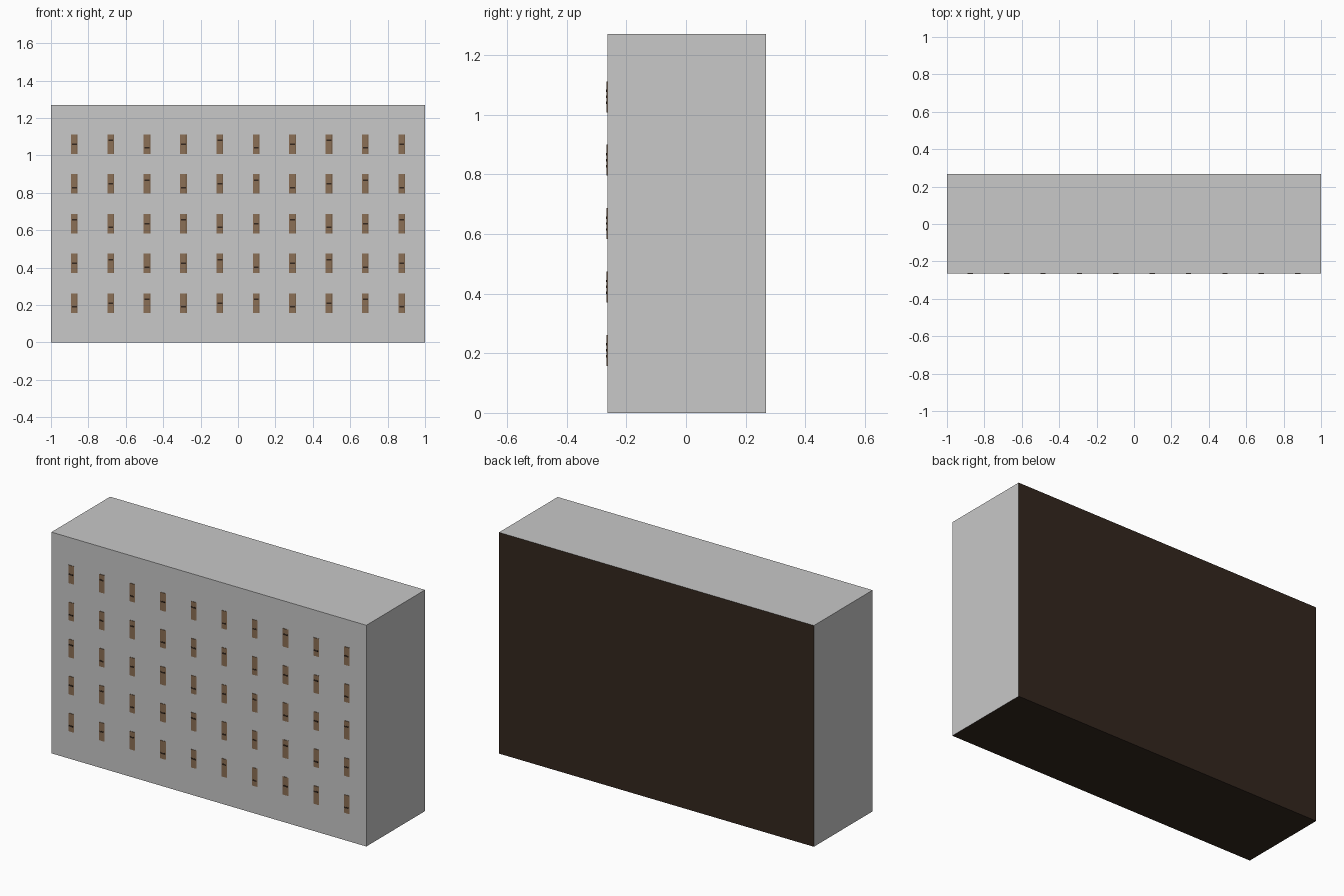
import bpy, bmesh
from mathutils import Vector

if "Cube" in bpy.data.objects:
    bpy.data.objects.remove(bpy.data.objects["Cube"])


def material(name, rgb):
    m = bpy.data.materials.new(name)
    m.diffuse_color = (*rgb, 1)
    m.use_nodes = True
    m.node_tree.nodes["Principled BSDF"].inputs["Base Color"].default_value = m.diffuse_color
    return m


GREY = material("light grey", (0.58, 0.58, 0.58))
BROWN = material("wood brown", (0.26, 0.16, 0.092))
DARK = material("dark brown", (0.034, 0.02, 0.013))

FRONT, BACK = -0.264, 0.268      # body faces
HEIGHT = 1.27


def prism(name, profile, z0, z1, mat):
    """Extrude an x/y profile from z0 to z1."""
    bm = bmesh.new()
    face = bm.faces.new([bm.verts.new((x, y, z0)) for x, y in profile])
    ext = bmesh.ops.extrude_face_region(bm, geom=[face])
    verts = [v for v in ext["geom"] if isinstance(v, bmesh.types.BMVert)]
    bmesh.ops.translate(bm, verts=verts, vec=Vector((0, 0, z1 - z0)))
    bmesh.ops.recalc_face_normals(bm, faces=bm.faces)
    mesh = bpy.data.meshes.new(name)
    bm.to_mesh(mesh)
    bm.free()
    mesh.materials.append(mat)
    obj = bpy.data.objects.new(name, mesh)
    bpy.context.collection.objects.link(obj)
    return obj


# Main block: dark back and underside, grey elsewhere
body = prism("body", [(-1, FRONT), (1, FRONT), (1, BACK), (-1, BACK)], 0, HEIGHT, GREY)
body.data.materials.append(DARK)
for p in body.data.polygons:
    if p.normal.y > 0.5 or p.normal.z < -0.5:
        p.material_index = 1

# Grid of slim bulged plates, each with a small dark slot at a staggered height
for row in range(5):
    for col in range(10):
        x = -0.875 + col * 0.1945
        z = 0.21 + row * 0.2125
        plate = [(x - 0.018, FRONT), (x - 0.012, FRONT - 0.003), (x + 0.012, FRONT - 0.003),
                 (x + 0.018, FRONT)]
        prism("plate", plate, z - 0.052, z + 0.052, BROWN)
        zs = z + ((col + row) % 3 - 1) * 0.02
        slot = [(x - 0.013, FRONT - 0.002), (x - 0.013, FRONT - 0.004),
                (x + 0.013, FRONT - 0.004), (x + 0.013, FRONT - 0.002)]
        prism("slot", slot, zs - 0.004, zs + 0.004, DARK)
